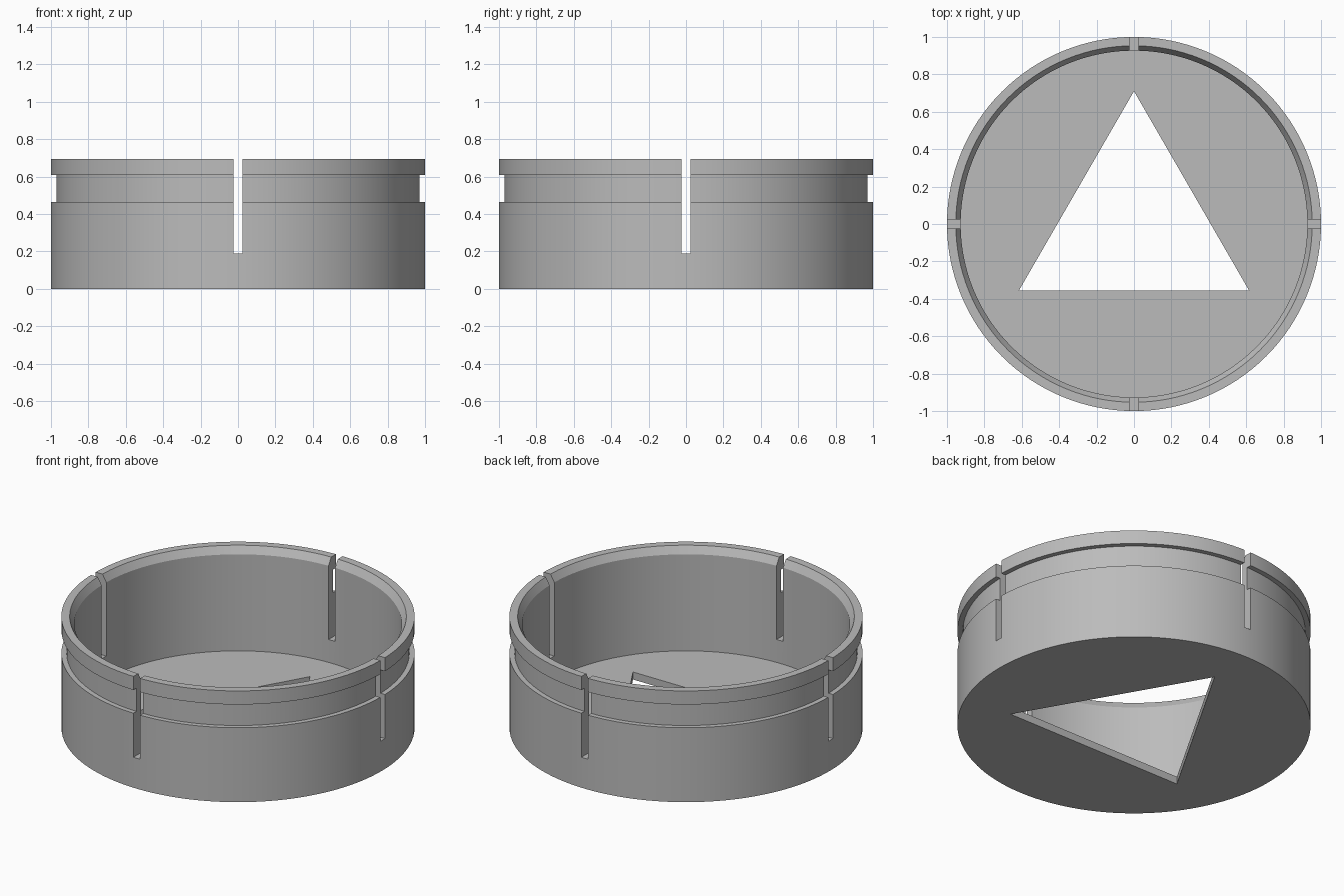
import bpy, bmesh, math

default = bpy.data.objects.get("Cube")
if default:
    bpy.data.objects.remove(default, do_unlink=True)

SEGMENTS = 128
HEIGHT = 0.695
FLOOR = 0.047

grey = bpy.data.materials.new("plain grey")
grey.use_nodes = True
colour = (0.5, 0.5, 0.5, 1)
grey.diffuse_color = colour
grey.node_tree.nodes["Principled BSDF"].inputs["Base Color"].default_value = colour


def add_object(name, bm):
    bmesh.ops.recalc_face_normals(bm, faces=bm.faces)
    mesh = bpy.data.meshes.new(name)
    bm.to_mesh(mesh)
    bm.free()
    mesh.materials.append(grey)
    obj = bpy.data.objects.new(name, mesh)
    bpy.context.collection.objects.link(obj)
    return obj


def lathe(name, profile):
    """Revolve an (r, z) profile whose two ends lie on the axis."""
    bm = bmesh.new()
    verts = [bm.verts.new((r, 0, z)) for r, z in profile]
    edges = [bm.edges.new(pair) for pair in zip(verts, verts[1:])]
    bmesh.ops.spin(bm, geom=verts + edges, cent=(0, 0, 0), axis=(0, 0, 1),
                   angle=math.tau, steps=SEGMENTS, use_merge=True)
    bmesh.ops.remove_doubles(bm, verts=bm.verts, dist=0.0001)
    # merge the flat fans at the axis into single discs
    bmesh.ops.dissolve_verts(bm, verts=[v for v in bm.verts if v.co.xy.length < 0.001])
    return add_object(name, bm)


def cut(target, cutter):
    cutter.hide_render = True
    mod = target.modifiers.new(cutter.name, "BOOLEAN")
    mod.operation = "DIFFERENCE"
    mod.solver = "EXACT"
    mod.object = cutter
    bpy.context.view_layer.objects.active = target
    bpy.ops.object.modifier_apply(modifier=mod.name)
    bpy.data.objects.remove(cutter, do_unlink=True)


# Cup with an outer groove and a chamfered inner lip
cup = lathe("slotted_cup", [
    (0, 0), (1, 0), (1, 0.465), (0.97, 0.465), (0.97, 0.61), (1, 0.61),
    (1, HEIGHT), (0.953, HEIGHT), (0.927, 0.65), (0.927, FLOOR), (0, FLOOR)])

# Four narrow slots in the wall
for i in range(4):
    bm = bmesh.new()
    bmesh.ops.create_cube(bm, size=1)
    bmesh.ops.scale(bm, vec=(0.3, 0.046, 0.8), verts=bm.verts)
    bmesh.ops.translate(bm, vec=(0.97, 0, 0.19 + 0.4), verts=bm.verts)
    slot = add_object("slot_cutter", bm)
    slot.rotation_euler.z = i * math.pi / 2
    bpy.context.view_layer.update()
    cut(cup, slot)

# Triangular hole through the floor, pointing to the back
bm = bmesh.new()
bmesh.ops.create_cone(bm, cap_ends=True, segments=3, radius1=0.71, radius2=0.71, depth=0.3)
tip = max(bm.verts, key=lambda v: v.co.y)
turn = math.pi / 2 - math.atan2(tip.co.y, tip.co.x)
triangle = add_object("triangle_cutter", bm)
triangle.rotation_euler.z = turn
bpy.context.view_layer.update()
cut(cup, triangle)

# Smooth round walls, sharp rims
bpy.ops.object.select_all(action="DESELECT")
cup.select_set(True)
bpy.context.view_layer.objects.active = cup
bpy.ops.object.shade_smooth_by_angle(angle=math.radians(25))
